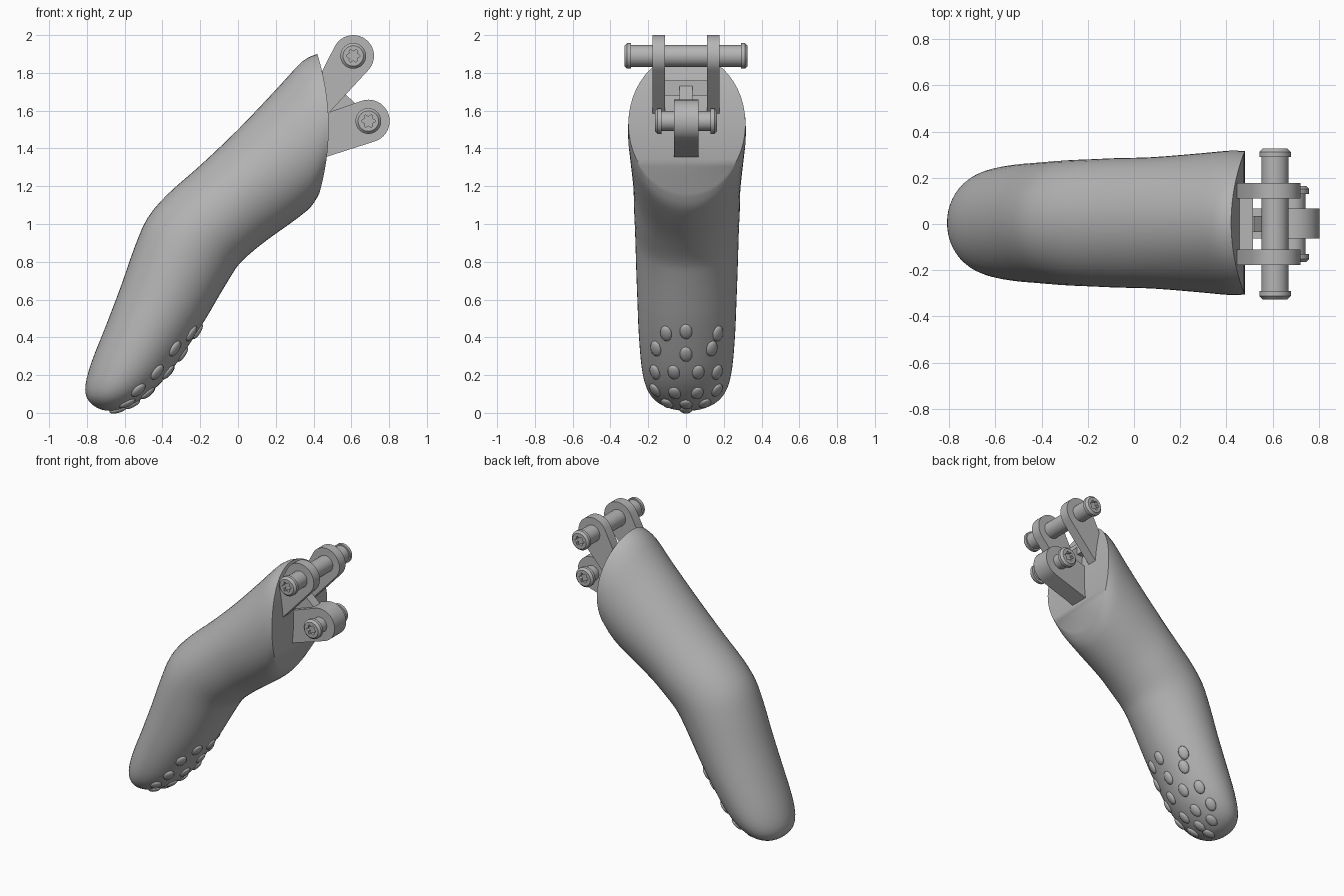
import bpy, bmesh
from math import sin, cos, pi, radians
from mathutils import Vector, Matrix
from mathutils.bvhtree import BVHTree

cube = bpy.data.objects.get("Cube")
if cube:
    bpy.data.objects.remove(cube, do_unlink=True)

grey = bpy.data.materials.new("plain grey")
grey.use_nodes = True
tone = (0.46, 0.46, 0.46, 1)
grey.diffuse_color = tone
grey.node_tree.nodes["Principled BSDF"].inputs["Base Color"].default_value = tone


def make_object(name, bm, angle=35):
    bmesh.ops.recalc_face_normals(bm, faces=bm.faces[:])
    mesh = bpy.data.meshes.new(name)
    bm.to_mesh(mesh)
    mesh.materials.append(grey)
    obj = bpy.data.objects.new(name, mesh)
    bpy.context.collection.objects.link(obj)
    bpy.ops.object.select_all(action='DESELECT')
    obj.select_set(True)
    bpy.context.view_layer.objects.active = obj
    bpy.ops.object.shade_smooth_by_angle(angle=radians(angle))
    return obj


def loft(bm, rings):
    """Join rings of points with quads and return the rings of vertices."""
    loops = [[bm.verts.new(p) for p in ring] for ring in rings]
    for a, b in zip(loops, loops[1:]):
        for i in range(len(a)):
            j = (i + 1) % len(a)
            bm.faces.new((a[i], a[j], b[j], b[i]))
    return loops


def smooth_stations(rows, steps):
    """Catmull-Rom interpolation through rows of numbers."""
    out = []
    for k in range(len(rows) - 1):
        p0, p1 = rows[max(k - 1, 0)], rows[k]
        p2, p3 = rows[k + 1], rows[min(k + 2, len(rows) - 1)]
        for s in range(steps):
            t = s / steps
            out.append([b + t * ((c - a) + t * ((2 * a - 5 * b + 4 * c - d)
                        + t * (3 * b - a - 3 * c + d))) / 2
                        for a, b, c, d in zip(p0, p1, p2, p3)])
    return out + [list(rows[-1])]


# Finger body: outer x, z, inner x, z, half width, bow of the section
stations = [
    (.42, 1.90, .43, 1.16, .31, .055),
    (.34, 1.86, .385, 1.09, .312, .05),
    (.2, 1.71, .3, 1.02, .3, .03),
    (0, 1.5, .16, .92, .284, 0),
    (-.2, 1.31, .06, .84, .28, 0),
    (-.37, 1.16, 0, .78, .275, 0),
    (-.48, 1.03, -.04, .72, .272, 0),
    (-.55, .87, -.1, .62, .268, 0),
    (-.62, .67, -.17, .5, .262, 0),
    (-.7, .46, -.25, .375, .255, 0),
    (-.775, .27, -.36, .215, .24, 0),
    (-.807, .15, -.45, .12, .215, 0),
    (-.8, .08, -.54, .055, .17, 0),
    (-.76, .035, -.62, .02, .1, 0),
    (-.715, .015, -.67, .01, .03, 0),
]
N = 48


def section(ox, oz, ix, iz, width, bow):
    outer, inner = Vector((ox, 0, oz)), Vector((ix, 0, iz))
    ring = []
    for i in range(N):
        a = 2 * pi * i / N
        p = (outer + inner) / 2 + (outer - inner) / 2 * cos(a)
        ring.append(p + Vector((bow * sin(a) ** 2, width * sin(a) + .005, 0)))
    return ring


bm = bmesh.new()
loops = loft(bm, [section(*row) for row in smooth_stations(stations, 3)])
bm.faces.new(loops[-1])
# Curved socket face, built as strips across the width
rim = loops[0]
for i in range(N // 2):
    strip = [rim[i], rim[i + 1], rim[N - i - 1], rim[-i]]
    bm.faces.new(list(dict.fromkeys(strip)))
make_object("finger_body", bm, 40)
surface = BVHTree.FromBMesh(bm)
bm.free()

# Grip bumps on the pad: y, z
bumps = [(-.106, .42), (0, .43), (.169, .42), (-.16, .34), (0, .31), (.137, .34),
         (-.165, .215), (-.065, .215), (.065, .215), (.165, .215),
         (-.165, .12), (-.06, .105), (.06, .105), (.165, .12),
         (-.1, .05), (0, .045), (.1, .05), (0, .016)]
bm = bmesh.new()
for y, z in bumps:
    hit, normal, _, _ = surface.ray_cast(Vector((1, y, z)), Vector((-1, 0, 0)))
    if hit is None:
        continue
    along = Vector((.5, 0, .86))
    side = normal.cross(along).normalized()
    along = side.cross(normal).normalized()
    turn = Matrix((side, along, normal)).transposed().to_4x4()
    size = Matrix.Diagonal((.033, .047, .016, 1))
    bmesh.ops.create_uvsphere(bm, u_segments=16, v_segments=8, radius=1,
                              matrix=Matrix.Translation(hit) @ turn @ size)
make_object("grip_bumps", bm, 60)


def plate(name, points, y0, y1):
    """Convex plate spanning y0 to y1."""
    bm = bmesh.new()
    for x, z in points:
        for y in (y0, y1):
            bm.verts.new((x, y, z))
    bmesh.ops.convex_hull(bm, input=bm.verts[:])
    bmesh.ops.dissolve_limit(bm, angle_limit=.01, verts=bm.verts[:], edges=bm.edges[:])
    return make_object(name, bm)


def eye(x, z, r, base):
    """Round lug end joined to its base points."""
    return [(x + r * cos(pi * i / 20), z + r * sin(pi * i / 20))
            for i in range(40)] + base


# Upper pair of lugs and the single lower lug
upper = eye(.61, 1.89, .11, [(.4, 1.72), (.4, 1.5)])
plate("upper_lug_left", upper, .11, .178)
plate("upper_lug_right", upper, -.178, -.11)
plate("lower_lug", eye(.69, 1.545, .113, [(.42, 1.57), (.42, 1.34)]), -.063, .067)

# Cross bar between the lugs and the gusset down to the lower lug
plate("cross_bar", [(.42, 1.76), (.515, 1.76), (.515, 1.68), (.42, 1.68)], -.12, .12)
plate("gusset", [(.44, 1.73), (.52, 1.73), (.62, 1.64), (.62, 1.5), (.44, 1.5)],
      -.035, .035)


def pin(name, x, z, half, shaft, head, thick):
    """Pin with chamfered heads and a star-shaped recess in each end."""
    end = [(0, shaft, 0), (half - thick, shaft, 0), (half - thick, head, 0),
           (half - .014, head, 0), (half, head - .014, 0),
           (half, .03, .006), (half - .02, .03, .006)]
    profile = [(-y, r, lobe) for y, r, lobe in reversed(end)] + end[1:]
    rings = []
    for y, r, lobe in profile:
        ring = []
        for i in range(N):
            a = 2 * pi * i / N
            radius = r + lobe * cos(6 * a)
            ring.append((x + radius * cos(a), y, z + radius * sin(a)))
        rings.append(ring)
    bm = bmesh.new()
    loops = loft(bm, rings)
    bm.faces.new(loops[0])
    bm.faces.new(loops[-1])
    make_object(name, bm, 30)


pin("upper_pin", .61, 1.89, .326, .058, .068, .036)
pin("lower_pin", .69, 1.545, .165, .052, .068, .036)
